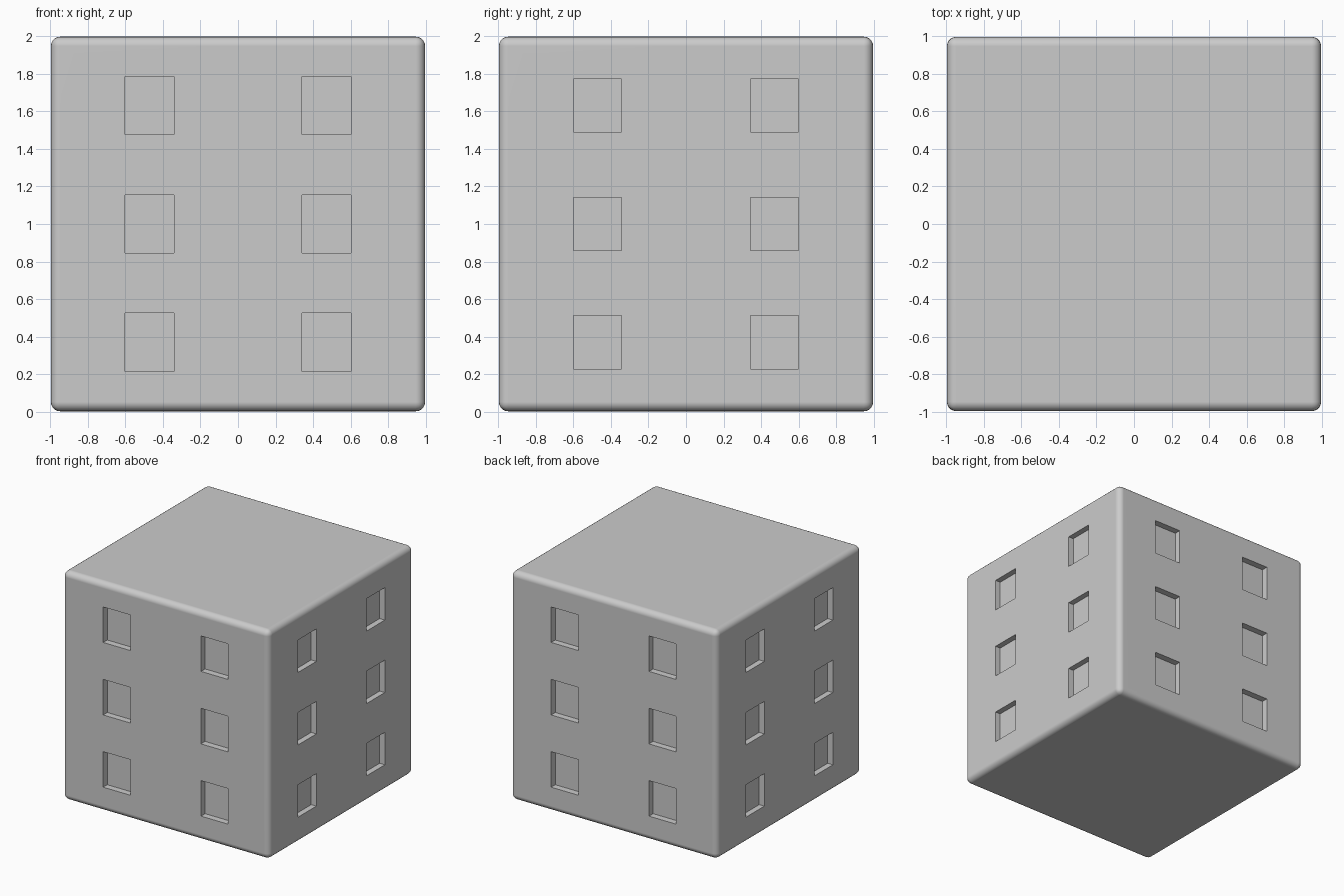
import bpy, bmesh
from mathutils import Matrix, Vector

if "Cube" in bpy.data.objects:
    bpy.data.objects.remove(bpy.data.objects["Cube"])

# Rounded block body
bpy.ops.mesh.primitive_cube_add(size=2, location=(0, 0, 1))
body = bpy.context.object
body.name = "building_block"
body.scale = (0.997, 0.997, 0.998)
bpy.ops.object.transform_apply(location=True, rotation=False, scale=True)
bevel = body.modifiers.new("rounded_edges", 'BEVEL')
bevel.width = 0.05
bevel.segments = 5

# Window cutters, one set on each of the four walls
DEPTH = 0.06
bm = bmesh.new()


def add_box(centre, size):
    m = Matrix.Translation(centre) @ Matrix.Diagonal((*size, 1))
    bmesh.ops.create_cube(bm, size=1, matrix=m)


for side in (-1, 1):
    for across in (-0.472, 0.472):
        for z in (0.37, 1.0, 1.632):
            # front and back windows
            add_box(Vector((across, side, z)), (0.262, 2 * DEPTH, 0.31))
            # left and right windows
            add_box(Vector((side, across, z)), (2 * (DEPTH - 0.007), 0.255, 0.283))

mesh = bpy.data.meshes.new("window_cutters")
bm.to_mesh(mesh)
bm.free()
cutter = bpy.data.objects.new("window_cutters", mesh)
bpy.context.collection.objects.link(cutter)
cutter.hide_render = True

# Cut the recessed windows
cut = body.modifiers.new("windows", 'BOOLEAN')
cut.operation = 'DIFFERENCE'
cut.solver = 'EXACT'
cut.object = cutter
bpy.context.view_layer.objects.active = body
for name in ("rounded_edges", "windows"):
    bpy.ops.object.modifier_apply(modifier=name)
bpy.data.objects.remove(cutter, do_unlink=True)

# Smooth rounded edges, crisp window rims, flat walls
body.select_set(True)
bpy.ops.object.shade_smooth_by_angle()
weighted = body.modifiers.new("flat_walls", 'WEIGHTED_NORMAL')
weighted.keep_sharp = True
